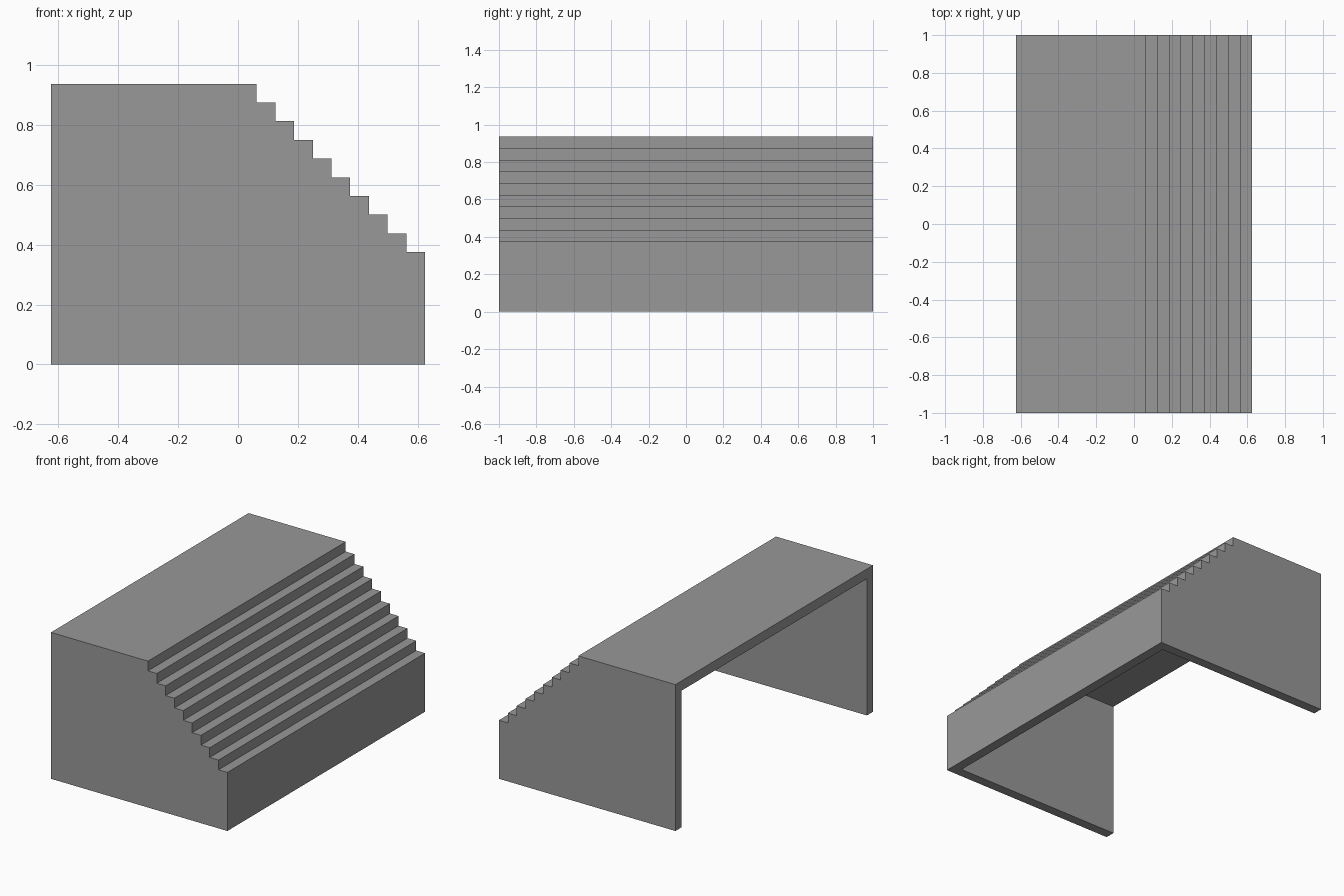
import bpy, bmesh

cube = bpy.data.objects.get("Cube")
if cube:
    bpy.data.objects.remove(cube, do_unlink=True)

U = 0.0625          # step size and wall thickness
STEPS = 9
HALF_X, HALF_Y, TOP = 0.625, 1.0, 0.9375

grey = bpy.data.materials.new("mid grey")
grey.use_nodes = True
colour = (0.314, 0.314, 0.314, 1)
grey.diffuse_color = colour
grey.node_tree.nodes["Principled BSDF"].inputs["Base Color"].default_value = colour


def stair_profile(x_back, x_top, z_top, z_base):
    """Side outline: flat top, then a flight of steps going down towards +x."""
    pts = [(x_back, z_base), (x_back, z_top), (x_top, z_top)]
    for i in range(1, STEPS + 1):
        z = z_top - i * U
        pts += [(x_top + (i - 1) * U, z), (x_top + i * U, z)]
    return pts + [(x_top + STEPS * U, z_base)]


def extrude_profile(name, pts, half_y):
    bm = bmesh.new()
    face = bm.faces.new([bm.verts.new((x, -half_y, z)) for x, z in pts])
    out = bmesh.ops.extrude_face_region(bm, geom=[face])["geom"]
    verts = [g for g in out if isinstance(g, bmesh.types.BMVert)]
    bmesh.ops.translate(bm, verts=verts, vec=(0, 2 * half_y, 0))
    bmesh.ops.recalc_face_normals(bm, faces=bm.faces)
    mesh = bpy.data.meshes.new(name)
    bm.to_mesh(mesh)
    bm.free()
    mesh.materials.append(grey)
    obj = bpy.data.objects.new(name, mesh)
    bpy.context.collection.objects.link(obj)
    return obj


# Outer body and the hollow, which is open below and on the -x side
body = extrude_profile("stair_platform",
                       stair_profile(-HALF_X, U, TOP, 0), HALF_Y)
hollow = extrude_profile("hollow_cutter",
                         stair_profile(-HALF_X - 0.2, 0, TOP - U, -0.2), HALF_Y - U)
hollow.hide_render = True

# Carve the hollow, then drop the cutter
cut = body.modifiers.new("hollow", 'BOOLEAN')
cut.operation = 'DIFFERENCE'
cut.solver = 'EXACT'
cut.object = hollow
bpy.context.view_layer.objects.active = body
bpy.ops.object.modifier_apply(modifier=cut.name)
bpy.data.objects.remove(hollow, do_unlink=True)
